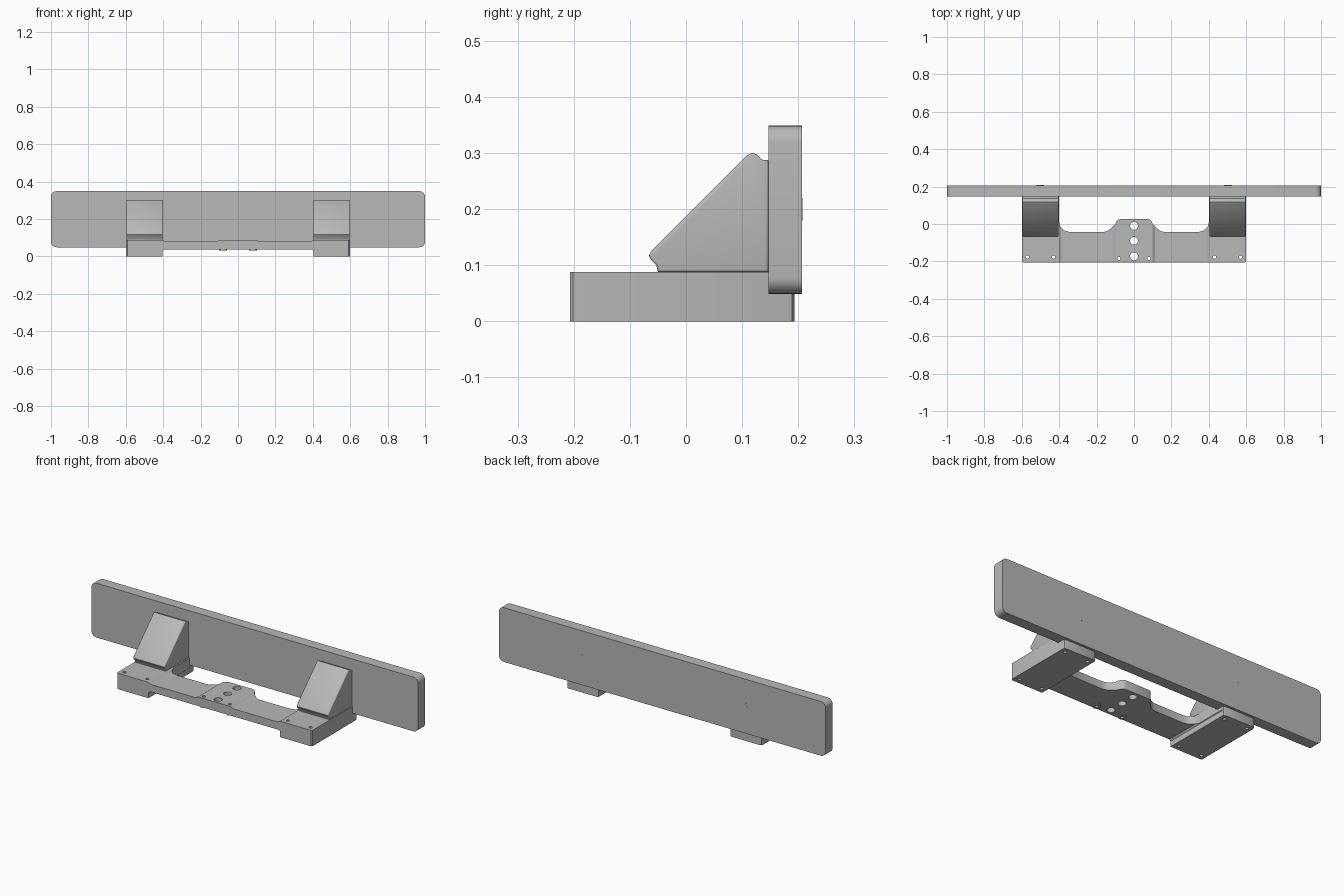
import bpy, bmesh, math
from mathutils import Vector, Matrix

cube = bpy.data.objects.get("Cube")
if cube:
    bpy.data.objects.remove(cube, do_unlink=True)

grey = bpy.data.materials.new("plain grey")
grey.use_nodes = True
colour = (0.48, 0.48, 0.48, 1)
grey.diffuse_color = colour
grey.node_tree.nodes["Principled BSDF"].inputs["Base Color"].default_value = colour

# Where each axis of a flat outline goes when extruded along x, y or z
PLACE = {"x": lambda u, v, d: (d, u, v),
         "y": lambda u, v, d: (u, d, v),
         "z": lambda u, v, d: (u, v, d)}


def add(name, bm):
    bmesh.ops.recalc_face_normals(bm, faces=bm.faces)
    mesh = bpy.data.meshes.new(name)
    bm.to_mesh(mesh)
    bm.free()
    obj = bpy.data.objects.new(name, mesh)
    bpy.context.collection.objects.link(obj)
    mesh.materials.append(grey)
    return obj


def prism(name, outline, axis, start, end, rim=0):
    """Extrude an outline along an axis, optionally rounding its end rims."""
    bm = bmesh.new()
    place = PLACE[axis]
    base = bm.faces.new([bm.verts.new(place(u, v, start)) for u, v in outline])
    out = bmesh.ops.extrude_face_region(bm, geom=[base])["geom"]
    shift = Vector(place(0, 0, end - start))
    bmesh.ops.translate(bm, vec=shift, verts=[g for g in out if isinstance(g, bmesh.types.BMVert)])
    if not any(f is base for f in bm.faces):
        bm.faces.new([v for v in bm.verts][:len(outline)])
    if rim:
        caps = [f for f in bm.faces if len(f.verts) == len(outline)]
        edges = list({e for f in caps for e in f.edges})
        bmesh.ops.bevel(bm, geom=edges, offset=rim, segments=3, profile=0.5, affect="EDGES")
    return add(name, bm)


def rounded(u0, u1, v0, v1, r, steps=6):
    """Rectangle outline with round corners."""
    pts = []
    corners = [(u1 - r, v1 - r), (u0 + r, v1 - r), (u0 + r, v0 + r), (u1 - r, v0 + r)]
    for i, (u, v) in enumerate(corners):
        for k in range(steps + 1):
            a = math.pi / 2 * (i + k / steps)
            pts.append((u + r * math.cos(a), v + r * math.sin(a)))
    return pts


def circle(u, v, r, n=24):
    return [(u + r * math.cos(math.tau * k / n), v + r * math.sin(math.tau * k / n)) for k in range(n)]


def combine(target, tool, operation):
    """Apply a boolean and discard the tool."""
    mod = target.modifiers.new("combine", "BOOLEAN")
    mod.operation, mod.object, mod.solver = operation, tool, "EXACT"
    bpy.context.view_layer.update()
    result = target.evaluated_get(bpy.context.evaluated_depsgraph_get())
    mesh = bpy.data.meshes.new_from_object(result)
    target.modifiers.clear()
    target.data = mesh
    bpy.data.objects.remove(tool, do_unlink=True)


def both_sides(half):
    return half + [(-u, v) for u, v in reversed(half)]


FRONT, REAR = -0.207, 0.193

# Base frame: front silhouette crossed with plan outline
top = [(0.1, 0.088), (0.112, 0.08), (0.39, 0.08), (0.402, 0.088)]
bottom = [(0.62, 0.088), (0.62, 0), (0.403, 0), (0.403, 0.03), (0.395, 0.038)]
base = prism("base_frame", both_sides(top + bottom), "y", FRONT - 0.02, REAR + 0.02)
plan = [(0.07, 0.027), (0.084, 0.023), (0.094, 0.013), (0.1, 0), (0.135, -0.033),
        (0.15, -0.04), (0.165, -0.043), (0.345, -0.043), (0.375, -0.034), (0.394, -0.014),
        (0.4, 0.01), (0.4, REAR - 0.015), (0.404, REAR - 0.004), (0.415, REAR),
        (0.583, REAR), (0.594, REAR - 0.004), (0.598, REAR - 0.015),
        (0.598, FRONT + 0.006), (0.592, FRONT)]
combine(base, prism("plan_tool", both_sides(plan), "z", -0.05, 0.2), "INTERSECT")

# Small bosses below the middle, then all the screw holes
for s in (-1, 1):
    combine(base, prism("boss", circle(s * 0.08, -0.184, 0.021), "z", 0.033, 0.06), "UNION")
holes = [(0, y, 0.021) for y in (-0.01, -0.09, -0.173)]
for s in (-1, 1):
    holes.append((s * 0.08, -0.184, 0.009))
    holes += [(s * x, y, 0.009) for x in (0.43, 0.57) for y in (-0.177, 0.163)]
for x, y, r in holes:
    combine(base, prism("drill", circle(x, y, r), "z", -0.05, 0.2), "DIFFERENCE")

# Upright panel
panel = prism("upright_panel", rounded(-1, 1, 0.049, 0.349, 0.03), "y", 0.147, 0.207)
parts = [base, panel]

# Triangular brackets with a rounded sloping cap, and flush screw ends behind
wedge = [(-0.05, 0.088), (0.147, 0.088), (0.147, 0.287), (0.136, 0.288), (0.125, 0.298),
         (0.118, 0.3), (0.109, 0.296), (-0.062, 0.125), (-0.066, 0.117), (-0.063, 0.11),
         (-0.053, 0.1)]
for s, side in ((1, "left"), (-1, "right")):
    x0, x1 = sorted((s * 0.403, s * 0.597))
    parts.append(prism(side + "_bracket", wedge, "x", x0, x1, rim=0.005))
    parts.append(prism(side + "_screw_end", circle(s * 0.5, 0.2, 0.02), "y", 0.2, 0.2075))

# Smooth the curves and keep the corners crisp
bpy.ops.object.select_all(action="DESELECT")
for obj in parts:
    obj.select_set(True)
bpy.context.view_layer.objects.active = base
bpy.ops.object.shade_smooth_by_angle(angle=math.radians(32))
